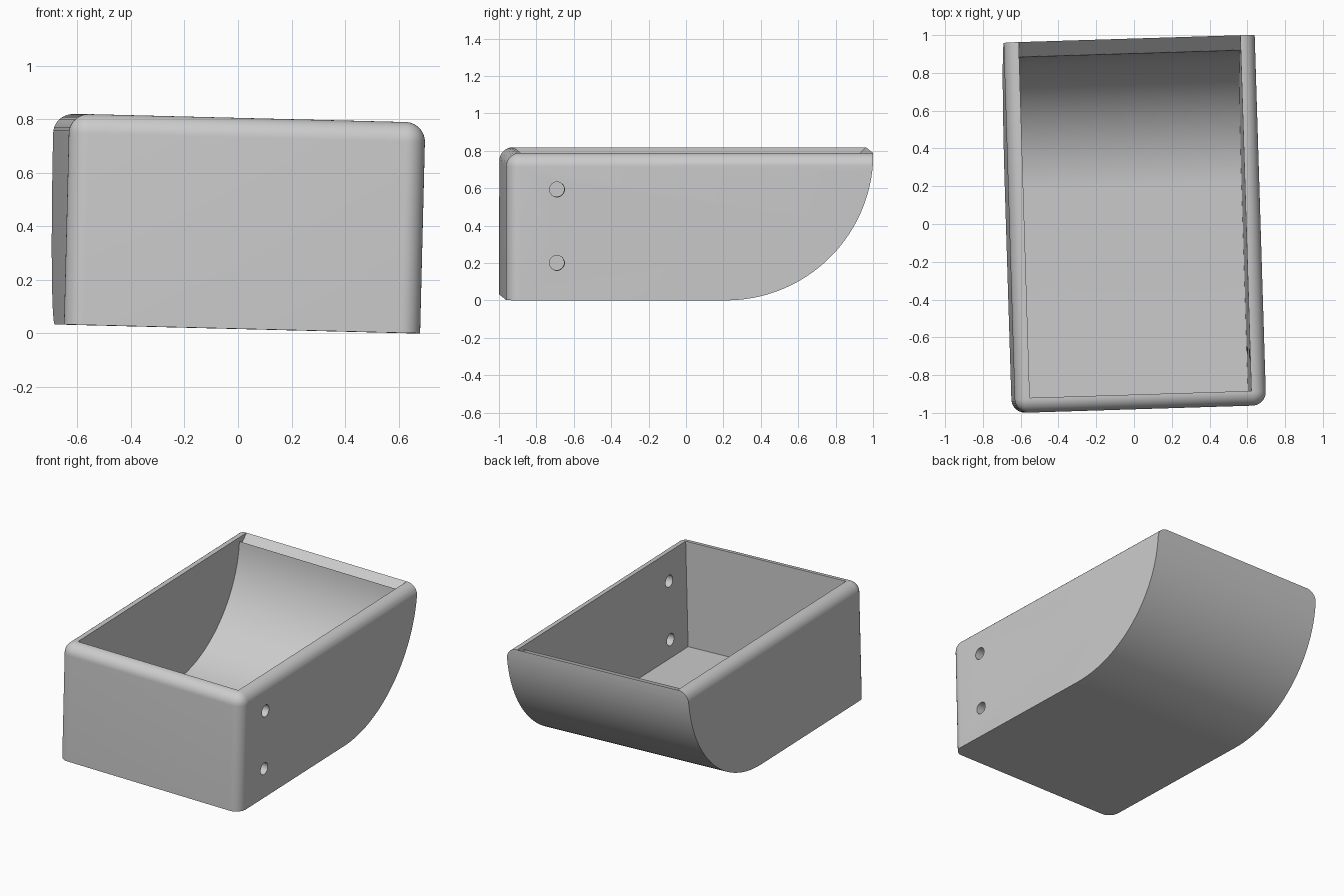
import bpy, bmesh, math
from mathutils import Matrix

cube = bpy.data.objects.get("Cube")
if cube:
    bpy.data.objects.remove(cube, do_unlink=True)

HALF_W, HALF_L, HEIGHT = 0.665, 0.981, 0.787
WALL, FILLET = 0.078, 0.073
ARC_Y = HALF_L - HEIGHT          # centre line of the curved back

grey = bpy.data.materials.new("light_grey")
grey.use_nodes = True
GREY = (0.6, 0.6, 0.6, 1)
grey.diffuse_color = GREY
grey.node_tree.nodes["Principled BSDF"].inputs["Base Color"].default_value = GREY


def make_object(name, bm):
    bmesh.ops.recalc_face_normals(bm, faces=bm.faces)
    mesh = bpy.data.meshes.new(name)
    bm.to_mesh(mesh)
    bm.free()
    mesh.materials.append(grey)
    obj = bpy.data.objects.new(name, mesh)
    bpy.context.collection.objects.link(obj)
    return obj


def prism(name, profile, half_width):
    """Extrude a side (y, z) profile across x."""
    bm = bmesh.new()
    face = bm.faces.new([bm.verts.new((-half_width, y, z)) for y, z in profile])
    ext = bmesh.ops.extrude_face_region(bm, geom=[face])
    verts = [g for g in ext["geom"] if isinstance(g, bmesh.types.BMVert)]
    bmesh.ops.translate(bm, verts=verts, vec=(2 * half_width, 0, 0))
    return make_object(name, bm)


def back_arc(radius, steps=40):
    angles = [math.pi / 2 * i / steps for i in range(steps + 1)]
    return [(ARC_Y + radius * math.sin(a), HEIGHT - radius * math.cos(a)) for a in angles]


def combine(obj, cutter, operation):
    mod = obj.modifiers.new(cutter.name, "BOOLEAN")
    mod.operation, mod.solver, mod.object = operation, "EXACT", cutter
    bpy.context.view_layer.objects.active = obj
    bpy.ops.object.modifier_apply(modifier=mod.name)
    bpy.data.objects.remove(cutter, do_unlink=True)


# Rounded block: front corners and the front and side top edges are filleted
bm = bmesh.new()
bmesh.ops.create_cube(bm, size=1)
for v in bm.verts:
    v.co = (v.co.x * 2 * HALF_W,
            -HALF_L if v.co.y < 0 else HALF_L + 0.3,
            HEIGHT if v.co.z > 0 else 0)


def is_filleted(edge):
    a, b = (v.co for v in edge.verts)
    at_front = a.y < 0 and b.y < 0
    at_top = a.z > 0 and b.z > 0
    at_back = a.y > 0 and b.y > 0
    upright = abs(a.z - b.z) > 0.1
    return (at_front and upright) or (at_top and not at_back)


bmesh.ops.bevel(bm, geom=[e for e in bm.edges if is_filleted(e)], offset=FILLET,
                segments=10, profile=0.5, affect="EDGES")
bin_body = make_object("scoop_bin", bm)

# Sweep the back into a quarter round
outer = [(-1.2, 1), (-1.2, -0.1), (ARC_Y - 0.01, -0.1), (ARC_Y - 0.01, 0)]
outer += back_arc(HEIGHT) + [(HALF_L, 1)]
combine(bin_body, prism("outer_profile", outer, 1), "INTERSECT")

# Hollow it out, with a sloped lip along the back rim
inner_front = -HALF_L + WALL
inner = [(inner_front, 1), (inner_front, WALL)] + back_arc(HEIGHT - WALL)
inner[-1] = (HALF_L - WALL, HEIGHT - WALL)
inner += [(HALF_L + 0.213, HEIGHT + 0.213)]
combine(bin_body, prism("cavity", inner, HALF_W - WALL), "DIFFERENCE")

# Two mounting holes through the left wall
for z in (0.2, 0.593):
    bm = bmesh.new()
    bmesh.ops.create_cone(bm, cap_ends=True, segments=32, radius1=0.04, radius2=0.04, depth=0.3,
                          matrix=Matrix.Translation((HALF_W, -0.711, z))
                          @ Matrix.Rotation(math.pi / 2, 4, "Y"))
    combine(bin_body, make_object("mounting_hole", bm), "DIFFERENCE")

# Smooth rounded surfaces and set the slight tilt and turn
bpy.ops.object.select_all(action="DESELECT")
bin_body.select_set(True)
bpy.context.view_layer.objects.active = bin_body
bpy.ops.object.shade_smooth_by_angle(angle=math.radians(30))
bin_body.data.transform(Matrix.Translation((-0.013, 0, 0.017))
                        @ Matrix.Rotation(0.031, 4, "Z") @ Matrix.Rotation(0.025, 4, "Y"))
